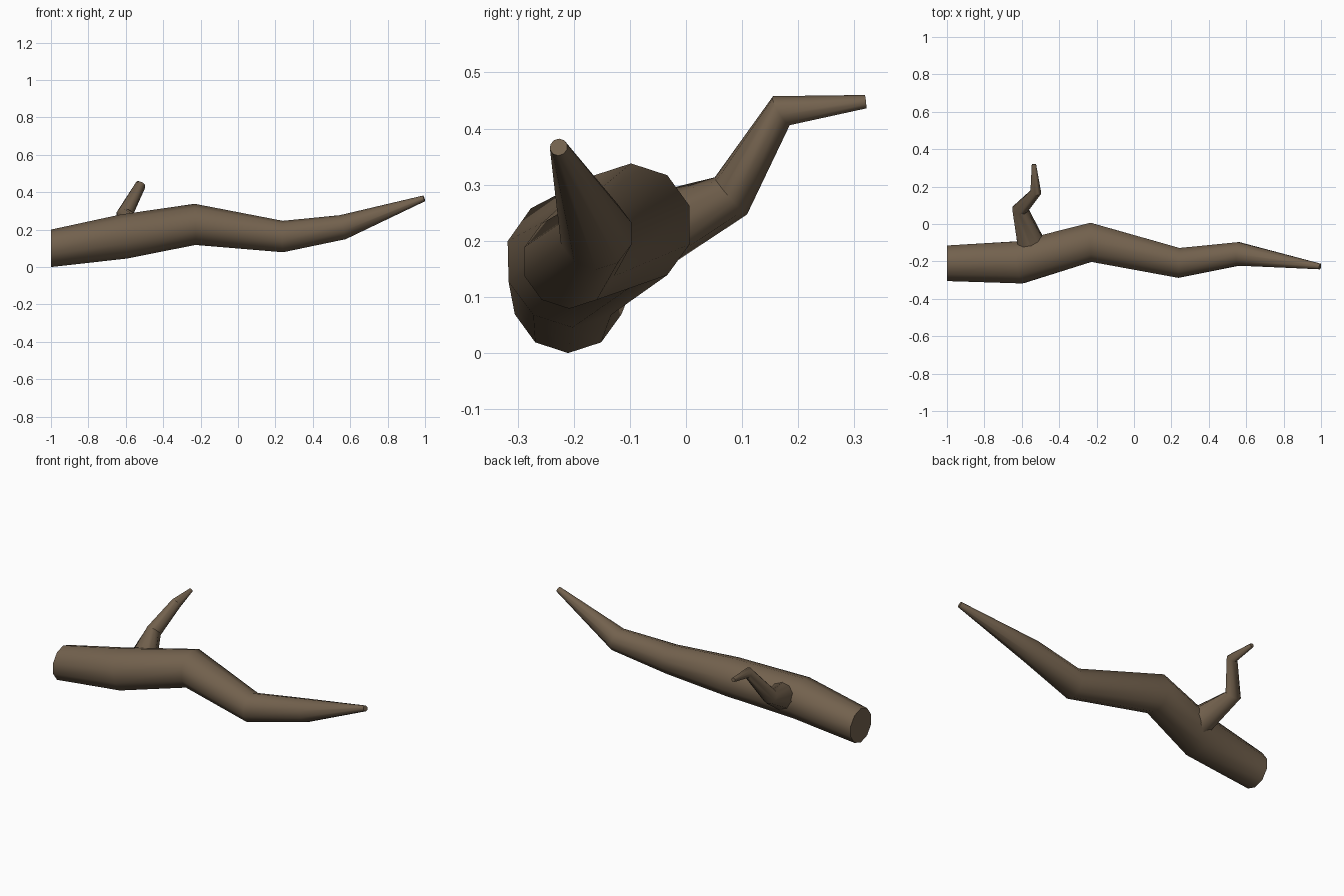
import bpy, bmesh, math
from mathutils import Vector

if "Cube" in bpy.data.objects:
    bpy.data.objects.remove(bpy.data.objects["Cube"])

bark = bpy.data.materials.new("bark")
bark.diffuse_color = (0.17, 0.12, 0.075, 1)
bark.use_nodes = True
bark.node_tree.nodes["Principled BSDF"].inputs["Base Color"].default_value = bark.diffuse_color


def limb(name, path, sides):
    """Tapered tube through (x, y, z, radius) points, mitred at each bend."""
    pts = [Vector(p[:3]) for p in path]
    bm = bmesh.new()
    rings = []
    for i, p in enumerate(pts):
        segs = [(b - a).normalized() for a, b in zip(pts[max(i - 1, 0):i + 2], pts[max(i - 1, 0) + 1:i + 2])]
        t = sum(segs, Vector()).normalized()
        if name == "main_log" and i == 0:
            t = Vector((1, 0, 0))          # square-cut butt end
        side = Vector((0, 0, 1)).cross(t).normalized()
        up = t.cross(side)
        r = path[i][3]
        rings.append([bm.verts.new(p + r * (math.cos(a) * up + math.sin(a) * side))
                      for a in (math.tau * k / sides for k in range(sides))])
    for a, b in zip(rings, rings[1:]):
        for k in range(sides):
            n = (k + 1) % sides
            bm.faces.new((a[k], a[n], b[n], b[k]))
    bm.faces.new(rings[0])
    bm.faces.new(rings[-1])
    bmesh.ops.recalc_face_normals(bm, faces=bm.faces)
    me = bpy.data.meshes.new(name)
    bm.to_mesh(me)
    bm.free()
    me.materials.append(bark)
    ob = bpy.data.objects.new(name, me)
    bpy.context.collection.objects.link(ob)
    bpy.ops.object.select_all(action='DESELECT')
    ob.select_set(True)
    bpy.context.view_layer.objects.active = ob
    bpy.ops.object.shade_smooth_by_angle(angle=math.radians(50))
    return ob


# Main crooked log, thick end at -x
limb("main_log", [
    (-1.0, -0.21, 0.10, 0.10),
    (-0.61, -0.205, 0.163, 0.119),
    (-0.23, -0.098, 0.228, 0.11),
    (0.24, -0.208, 0.163, 0.084),
    (0.56, -0.16, 0.213, 0.066),
    (0.995, -0.227, 0.367, 0.016),
], 10)

# Side branch rising toward the back
limb("side_branch", [
    (-0.53, -0.17, 0.168, 0.09),
    (-0.608, 0.08, 0.28, 0.044),
    (-0.525, 0.17, 0.432, 0.030),
    (-0.535, 0.32, 0.448, 0.012),
], 10)
